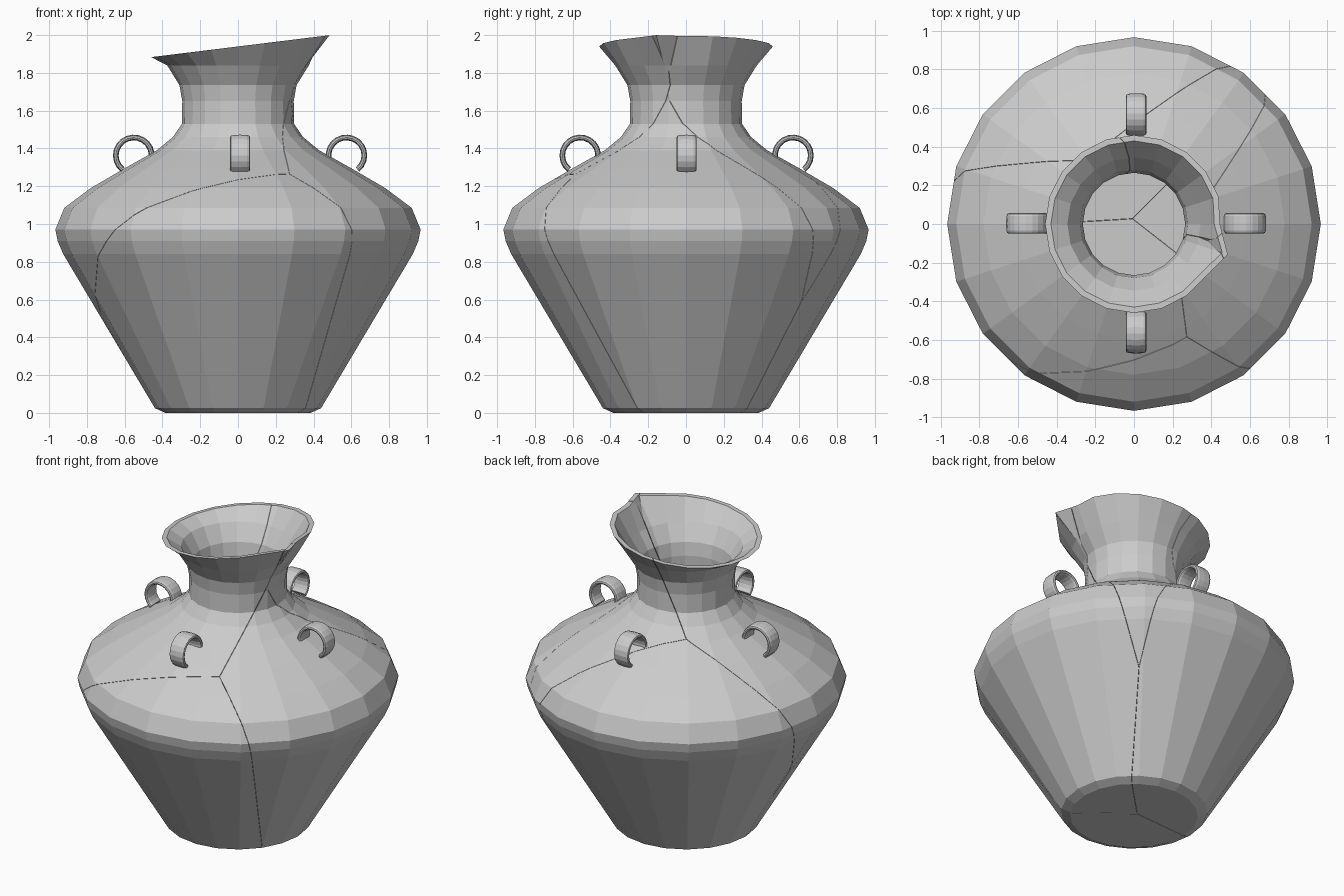
import bpy, bmesh
from math import sin, cos, pi, radians
from mathutils import Vector, Matrix

if "Cube" in bpy.data.objects:
    bpy.data.objects.remove(bpy.data.objects["Cube"])

SIDES = 20
WALL = 0.03
# outer profile (radius, height), the slanted lip is added separately
PROFILE = [(0.385, 0.0), (0.44, 0.025), (0.925, 0.84), (0.955, 0.91), (0.967, 0.97),
           (0.92, 1.085), (0.78, 1.19), (0.60, 1.295), (0.43, 1.39), (0.345, 1.46),
           (0.297, 1.53), (0.295, 1.65), (0.31, 1.735), (0.375, 1.84)]
LIP_RADIUS = {0: 0.445, SIDES - 1: 0.51}     # pinched spout near the right side


def make_object(name, bm):
    mesh = bpy.data.meshes.new(name)
    bm.to_mesh(mesh)
    bm.free()
    obj = bpy.data.objects.new(name, mesh)
    bpy.context.collection.objects.link(obj)
    return obj


def ring(bm, r, z):
    return [bm.verts.new((r * cos(2 * pi * i / SIDES), r * sin(2 * pi * i / SIDES), z))
            for i in range(SIDES)]


def lip_ring(bm, inset):
    verts = []
    for i in range(SIDES):
        a = 2 * pi * i / SIDES
        r = LIP_RADIUS.get(i, 0.46) - inset
        verts.append(bm.verts.new((r * cos(a), r * sin(a), 1.94 + 0.123 * r * cos(a))))
    return verts


def bridge(bm, rings, closed=True):
    for a, b in zip(rings, rings[1:]):
        n = len(a)
        for i in range(n):
            j = (i + 1) % n
            bm.faces.new((a[i], a[j], b[j], b[i]))


# hollow vessel: outer skin, slanted lip, inner skin, floor
def vessel():
    bm = bmesh.new()
    rings = [ring(bm, r, z) for r, z in PROFILE]
    rings += [lip_ring(bm, 0), lip_ring(bm, WALL)]
    inner = [(r - WALL, max(z, 0.03) + (0.01 if i == 1 else 0))
             for i, (r, z) in enumerate(PROFILE)]
    rings += [ring(bm, r, z) for r, z in reversed(inner)]
    bridge(bm, rings)
    bm.faces.new(list(reversed(rings[0])))
    bm.faces.new(rings[-1])
    bmesh.ops.recalc_face_normals(bm, faces=bm.faces)
    return bm


# broken pieces: each shard is where its linear function is the largest
SHARDS = {
    "front_shard": (0.0, 0.0, 0.0, 0.0),
    "right_shard": (0.616, 0.788, 0.25, -0.024),
    "back_shard": (-0.09, 1.494, 0.12, -0.045),
    "upper_left_shard": (-0.27, 0.446, 0.67, -0.513),
    "upper_right_shard": (0.367, 1.009, 0.35, -0.10),
}
GAP = 0.001

for name, f in SHARDS.items():
    bm = vessel()
    for other, g in SHARDS.items():
        if other == name:
            continue
        n = Vector([g[k] - f[k] for k in range(3)])
        d = g[3] - f[3]
        co = n * (-d / n.length_squared) - n.normalized() * GAP
        cut = bmesh.ops.bisect_plane(bm, geom=bm.verts[:] + bm.edges[:] + bm.faces[:],
                                     dist=1e-5, plane_co=co, plane_no=n, clear_outer=True)
        edges = [e for e in cut["geom_cut"]
                 if isinstance(e, bmesh.types.BMEdge) and e.is_boundary]
        if edges:
            bmesh.ops.triangle_fill(bm, edges=edges, use_beauty=True, use_dissolve=False)
    bmesh.ops.recalc_face_normals(bm, faces=bm.faces)
    make_object(name, bm)


# loop handles: a flat rounded band swept along an arc standing on the shoulder
def handle(name, turn):
    bm = bmesh.new()
    section = []
    for k in range(12):
        a = 2 * pi * k / 12
        c, s = cos(a), sin(a)
        w = 0.053 * abs(c) ** 0.5 * (1 if c > 0 else -1)
        t = 0.015 * abs(s) ** 0.8 * (1 if s > 0 else -1)
        section.append((w, t))
    rings = []
    steps = 14
    for i in range(steps + 1):
        a = radians(-52 + 242 * i / steps)
        rings.append([bm.verts.new((0.563 + (0.095 + t) * cos(a), w,
                                    1.363 + (0.095 + t) * sin(a))) for w, t in section])
    bridge(bm, rings)
    bm.faces.new(rings[0])
    bm.faces.new(list(reversed(rings[-1])))
    bmesh.ops.recalc_face_normals(bm, faces=bm.faces)
    bm.transform(Matrix.Translation((0.011, 0.003, 0)) @ Matrix.Rotation(turn, 4, 'Z'))
    make_object(name, bm)


for i, side in enumerate(("right", "back", "left", "front")):
    handle(side + "_handle", i * pi / 2)
